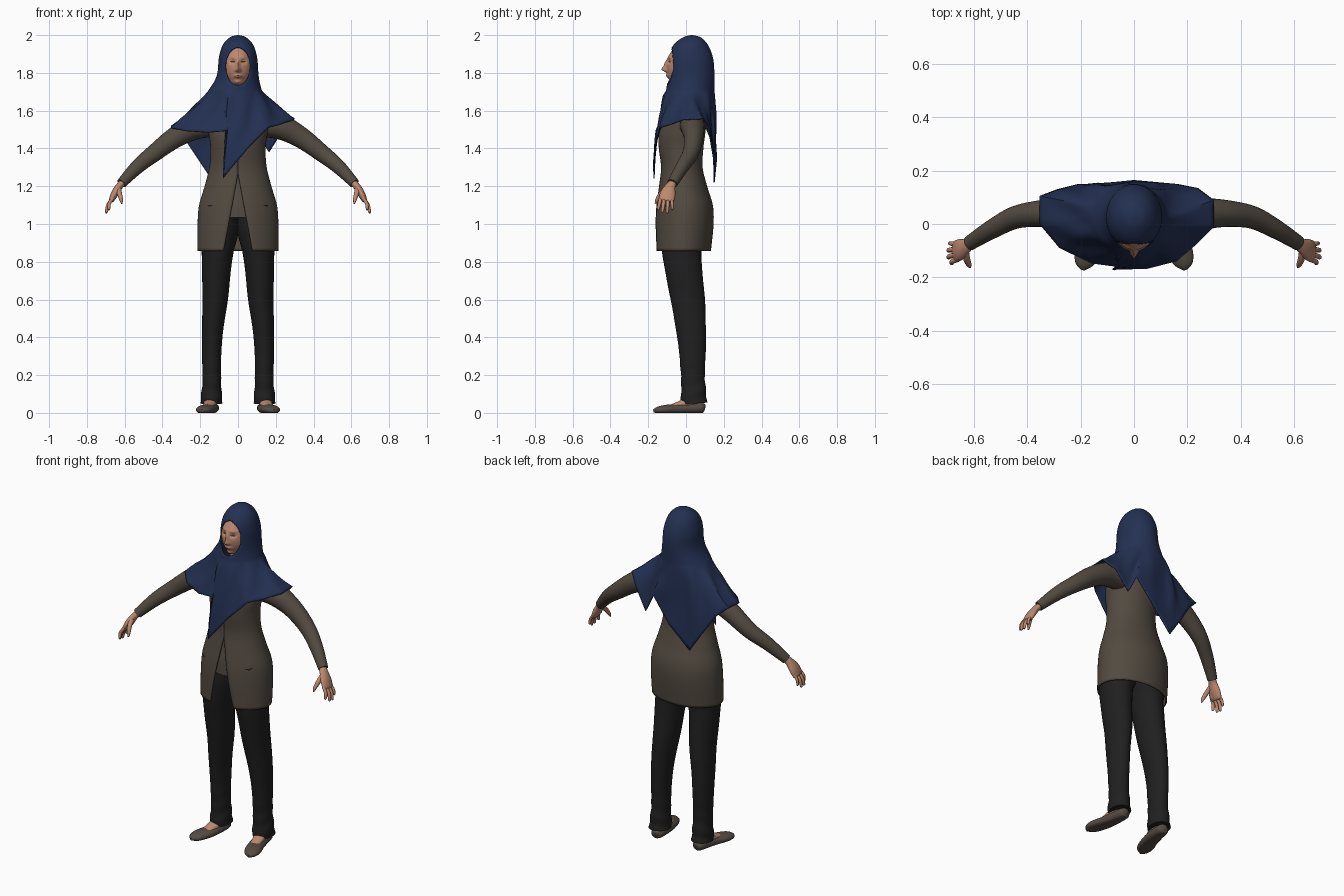
import bpy, bmesh, math
from mathutils import Vector

cube = bpy.data.objects.get("Cube")
if cube:
    bpy.data.objects.remove(cube, do_unlink=True)


def material(name, rgb):
    m = bpy.data.materials.new(name)
    m.use_nodes = True
    m.diffuse_color = (*rgb, 1)
    bsdf = m.node_tree.nodes["Principled BSDF"]
    bsdf.inputs["Base Color"].default_value = (*rgb, 1)
    bsdf.inputs["Roughness"].default_value = 0.8
    return m


NAVY = material("navy cloth", (0.017, 0.03, 0.085))
BROWN = material("brown coat cloth", (0.085, 0.069, 0.052))
BLACK = material("black trouser cloth", (0.014, 0.014, 0.014))
SKIN = material("skin", (0.5, 0.25, 0.16))
SHOE = material("shoe leather", (0.09, 0.072, 0.058))
LIPS = material("lips", (0.33, 0.13, 0.09))
DARK = material("dark brown eyes", (0.06, 0.03, 0.02))


def spline(keys, steps):
    """Smooth resampling of a list of number tuples."""
    out = []
    for i in range(len(keys) - 1):
        k = [keys[max(0, min(len(keys) - 1, i + d))] for d in (-1, 0, 1, 2)]
        for s in range(steps):
            t = s / steps
            out.append([b + t * ((c - a) / 2 + t * (a - 2.5 * b + 2 * c - d / 2
                        + t * (1.5 * (b - c) + (d - a) / 2))) for a, b, c, d in zip(*k)])
    return out + [list(keys[-1])]


def finish(bm, name, mats, mirror=False, thickness=0):
    bmesh.ops.recalc_face_normals(bm, faces=bm.faces)
    mesh = bpy.data.meshes.new(name)
    bm.to_mesh(mesh)
    bm.free()
    ob = bpy.data.objects.new(name, mesh)
    bpy.context.collection.objects.link(ob)
    for m in mats:
        mesh.materials.append(m)
    if thickness:
        solid = ob.modifiers.new("Cloth thickness", 'SOLIDIFY')
        solid.thickness = thickness
        solid.offset = -1
    if mirror:
        ob.modifiers.new("Mirror", 'MIRROR')
    bpy.ops.object.select_all(action='DESELECT')
    ob.select_set(True)
    bpy.context.view_layer.objects.active = ob
    bpy.ops.object.shade_smooth_by_angle(angle=math.radians(50))
    return ob


def skin_rings(rings, closed=True, caps=True):
    bm = bmesh.new()
    vs = [[bm.verts.new(p) for p in ring] for ring in rings]
    n = len(vs[0])
    for a, b in zip(vs, vs[1:]):
        for j in range(n if closed else n - 1):
            k = (j + 1) % n
            bm.faces.new((a[j], a[k], b[k], b[j]))
    if caps:
        bm.faces.new(vs[0])
        bm.faces.new(vs[-1])
    return bm


def tube(name, keys, side, mat, steps=5, n=20, mirror=True, floor=None, ripple=None):
    """Elliptical tube through (x, y, z, half width, half thickness) keys."""
    pts = spline(keys, steps)
    rings = []
    for i, p in enumerate(pts):
        tan = (Vector(pts[min(i + 1, len(pts) - 1)][:3]) - Vector(pts[max(i - 1, 0)][:3])).normalized()
        u = Vector(side)
        u = (u - tan * u.dot(tan)).normalized()
        w = tan.cross(u)
        ring = []
        for j in range(n):
            a = math.tau * j / n
            f = 1 + (ripple(p[2], a) if ripple else 0)
            v = Vector(p[:3]) + u * (p[3] * f * math.cos(a)) + w * (p[4] * f * math.sin(a))
            if floor is not None:
                v.z = max(v.z, floor)
            ring.append(v)
        rings.append(ring)
    return finish(skin_rings(rings), name, [mat], mirror)


def oval(z, rx, yf, yb, a, cx=0):
    return Vector((cx + rx * math.cos(a), (yf + yb) / 2 + (yb - yf) / 2 * math.sin(a), z))


X, Y = (1, 0, 0), (0, 1, 0)

# Head scarf: hood rings, then a cape flowing down to a pointed hem
hood = [(2.0, .004, .025, .035, 0), (1.99, .04, -.012, .075, 0), (1.96, .073, -.055, .108, 0),
        (1.92, .092, -.083, .13, 0), (1.87, .103, -.093, .145, 0), (1.81, .107, -.096, .15, 0),
        (1.76, .118, -.098, .15, -.005), (1.71, .14, -.105, .15, -.015)]
hem = [(-.08, -.172, 1.24), (.05, -.168, 1.4), (.16, -.14, 1.51), (.23, -.08, 1.53),
       (.30, -.01, 1.555), (.30, .09, 1.56), (.24, .135, 1.5), (.165, .15, 1.38),
       (.11, .155, 1.49), (0, .165, 1.35), (-.13, .152, 1.22), (-.21, .15, 1.34),
       (-.29, .13, 1.46), (-.355, .105, 1.52), (-.355, 0, 1.51), (-.28, -.09, 1.495),
       (-.16, -.148, 1.485), (-.055, -.162, 1.495)]
SUB = 5
N = len(hem) * SUB
angles = [math.radians(-100 + 360 * j / N) for j in range(N)]
rings = [[oval(z, rx, yf, yb, a, cx) for a in angles] for z, rx, yf, yb, cx in spline(hood, 5)]
base = rings[-1]
edge = [Vector(hem[j // SUB]).lerp(Vector(hem[(j // SUB + 1) % len(hem)]), j % SUB / SUB) for j in range(N)]
for i in range(1, 17):
    t = i / 16
    ring = []
    for j, (p, q) in enumerate(zip(base, edge)):
        power = max(.45, min(1.25, 1.25 - (p.z - q.z - .15) * 2.5))
        v = p.lerp(q, t ** power)
        v.z = p.z + (q.z - p.z) * t
        fold = .006 * math.sin(math.pi * t) * math.sin(9 * angles[j] + 5 * t)
        ring.append(v + Vector((math.cos(angles[j]), math.sin(angles[j]), .5)) * fold)
    rings.append(ring)
bm = skin_rings(rings, caps=False)
bm.faces.new(bm.verts[:N])
# Face opening, with its border drawn onto an oval
FZ, FW, FH = 1.835, .067, .1
inside = lambda v: v.y < -.02 and (v.x / FW) ** 2 + ((v.z - FZ) / FH) ** 2 < 1
bm.verts.ensure_lookup_table()
bmesh.ops.delete(bm, geom=[f for f in bm.faces if inside(f.calc_center_median())], context='FACES')
for v in bm.verts:
    if v.is_boundary and abs(v.co.x) < .1 and v.co.z > 1.7:
        r = math.hypot(v.co.x / FW, (v.co.z - FZ) / FH)
        v.co.x, v.co.z = v.co.x / r, FZ + (v.co.z - FZ) / r
finish(bm, "head_scarf", [NAVY], thickness=.006)

# Head with a sculpted face
bm = bmesh.new()
bmesh.ops.create_uvsphere(bm, u_segments=128, v_segments=96, radius=1)


def bump(x, z, cx, cz, sx, sz):
    return math.exp(-((x - cx) / sx) ** 2 - ((z - cz) / sz) ** 2)


for v in bm.verts:
    x, y, z = v.co.x * .082, v.co.y * .1, 1.835 + v.co.z * .118
    if y < 0:
        y *= 1.03
        m = abs(x)
        y -= .024 * bump(x, z, 0, 1.818, .011, .014) + .013 * bump(x, z, 0, 1.845, .009, .024)
        y -= .006 * bump(m, z, .012, 1.813, .007, .008)
        y += .011 * bump(m, z, .028, 1.86, .015, .011)
        y -= .004 * bump(m, z, .028, 1.885, .024, .008)
        y -= .014 * bump(x, z, 0, 1.782, .022, .012) + .018 * bump(x, z, 0, 1.748, .025, .016)
        y += .003 * bump(x, z, 0, 1.782, .022, .002)
    v.co = (x, y, z)
for f in bm.faces:
    c = f.calc_center_median()
    m = abs(c.x)
    if c.y < -.03:
        if (m / .022) ** 2 + ((c.z - 1.781) / .0075) ** 2 < 1:
            f.material_index = 1
        if ((m - .028) / .013) ** 2 + ((c.z - 1.859) / .0045) ** 2 < 1:
            f.material_index = 2
finish(bm, "head", [SKIN, LIPS, DARK])
tube("neck", [(0, .03, 1.58, .06, .06), (0, .02, 1.7, .055, .055), (0, .015, 1.8, .055, .055)],
     X, SKIN, mirror=False)

# Coat: a fitted shell with a widening slit in front
coat = [(.858, .214, -.165, .132), (1.0, .214, -.165, .146), (1.1, .206, -.158, .142),
        (1.2, .177, -.143, .112), (1.3, .152, -.132, .088), (1.4, .146, -.144, .092),
        (1.48, .156, -.142, .102), (1.56, .165, -.105, .11), (1.62, .12, -.07, .105), (1.68, .07, -.03, .085)]
rings = []
for z, rx, yf, yb in spline(coat, 6):
    gap = math.asin((.001 + .076 * max(0, (1.26 - z) / .4)) / rx)
    rings.append([oval(z, rx, yf, yb, -math.pi / 2 + gap + (math.tau - 2 * gap) * j / 64) for j in range(65)])
finish(skin_rings(rings, closed=False, caps=False), "coat", [BROWN], thickness=.007)
shirt = [(1.035, .185, -.142, .12), (1.12, .18, -.138, .115), (1.22, .15, -.122, .085), (1.34, .13, -.11, .07)]
rings = [[oval(*k, math.tau * j / 48) for j in range(48)] for k in spline(shirt, 4)]
finish(skin_rings(rings), "undershirt", [BROWN])

# Sleeves
tube("sleeves", [(.12, .03, 1.52, .065, .06), (.22, .035, 1.515, .064, .066), (.33, .04, 1.46, .052, .056),
                 (.44, .026, 1.378, .043, .046), (.53, -.018, 1.305, .036, .038),
                 (.617, -.072, 1.215, .028, .027)], Y, BROWN, steps=7, n=24)

# Hands: palm, fingers and thumb
tube("palms", [(.605, -.065, 1.225, .02, .018), (.628, -.082, 1.2, .027, .019), (.65, -.095, 1.165, .04, .02),
               (.668, -.103, 1.13, .041, .015), (.674, -.105, 1.12, .034, .009)], Y, SKIN)
for name, y, tip, r in (("index_fingers", -.133, (.686, -.148, 1.075), .0095),
                        ("middle_fingers", -.114, (.699, -.126, 1.06), .01),
                        ("ring_fingers", -.094, (.7, -.1, 1.057), .0095),
                        ("little_fingers", -.076, (.694, -.072, 1.075), .008)):
    a, b = Vector((.66, y, 1.14)), Vector(tip)
    mid = a.lerp(b, .5) + Vector((.008, 0, .002))
    tube(name, [(*a, r, r), (*mid, r, r), (*a.lerp(b, .92), r * .8, r * .8), (*b, r * .3, r * .3)],
         Y, SKIN, n=10)
tube("thumbs", [(.633, -.1, 1.19, .014, .014), (.627, -.132, 1.16, .013, .013),
                (.619, -.152, 1.13, .01, .01), (.615, -.162, 1.108, .004, .004)], Y, SKIN, n=12)


# Trousers, wrinkled towards the ankle
def wrinkle(z, a):
    return .05 * max(0, 1 - z / .35) * math.sin(z * 75 + 2 * math.sin(a)) + .008 * math.sin(z * 28 + a)


tube("trouser_legs", [(1.1, .092, .19, .115)] and
     [(.098, -.01, 1.1, .098, .12), (.1, -.012, .96, .102, .122), (.11, -.022, .84, .083, .103),
      (.121, .01, .6, .067, .09), (.137, .03, .4, .054, .076), (.139, .037, .2, .049, .063),
      (.14, .04, .1, .054, .067), (.14, .043, .05, .06, .068)],
     X, BLACK, steps=9, n=32, ripple=wrinkle)

# Feet and slip-on shoes
tube("feet", [(.14, .045, .12, .034, .036), (.14, .036, .07, .034, .04), (.149, -.015, .046, .034, .026),
              (.162, -.075, .034, .026, .012)], X, SKIN)
tube("shoes", [(.134, .1, .024, .008, .014), (.136, .085, .026, .033, .028), (.143, .02, .024, .041, .03),
               (.156, -.05, .02, .045, .028), (.176, -.11, .017, .046, .025), (.187, -.15, .014, .034, .018),
               (.19, -.172, .01, .008, .008)], X, SHOE, n=24, floor=0)
